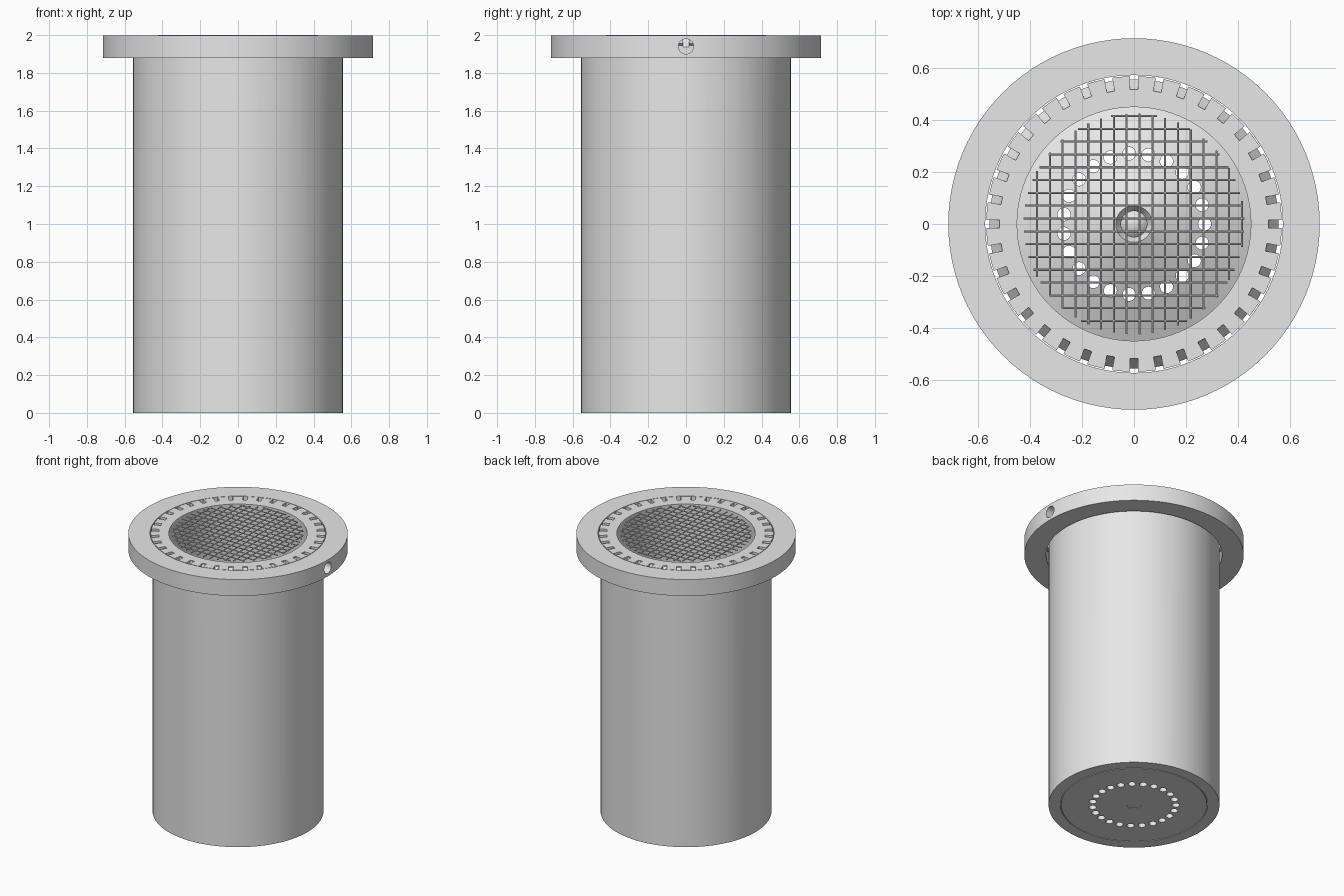
import bpy, bmesh
from math import pi, radians, sqrt, cos, sin
from mathutils import Matrix, Vector

if "Cube" in bpy.data.objects:
    bpy.data.objects.remove(bpy.data.objects["Cube"])

grey = bpy.data.materials.new("light_grey")
grey.use_nodes = True
grey.diffuse_color = (0.8, 0.8, 0.8, 1)
grey.node_tree.nodes["Principled BSDF"].inputs["Base Color"].default_value = (0.8, 0.8, 0.8, 1)


def finish(name, bm):
    """Turn a bmesh into a named object."""
    bmesh.ops.recalc_face_normals(bm, faces=bm.faces)
    mesh = bpy.data.meshes.new(name)
    bm.to_mesh(mesh)
    bm.free()
    mesh.materials.append(grey)
    ob = bpy.data.objects.new(name, mesh)
    bpy.context.collection.objects.link(ob)
    return ob


def lathe(name, profile, closed=True, steps=96):
    """Revolve a (radius, height) profile around z."""
    bm = bmesh.new()
    verts = [bm.verts.new((r, 0, z)) for r, z in profile]
    edges = [bm.edges.new(p) for p in zip(verts, verts[1:])]
    if closed:
        edges.append(bm.edges.new((verts[-1], verts[0])))
    bmesh.ops.spin(bm, geom=verts + edges, cent=(0, 0, 0), axis=(0, 0, 1),
                   angle=2 * pi, steps=steps, use_merge=True)
    bmesh.ops.remove_doubles(bm, verts=bm.verts, dist=1e-5)
    return finish(name, bm)


def rod(bm, start, end, radius, segments):
    """Add a cylinder between two points."""
    start, end = Vector(start), Vector(end)
    turn = (end - start).to_track_quat('Z', 'Y').to_matrix().to_4x4()
    bmesh.ops.create_cone(bm, cap_ends=True, segments=segments, radius1=radius,
                          radius2=radius, depth=(end - start).length,
                          matrix=Matrix.Translation((start + end) / 2) @ turn)


def cut(ob, bm):
    """Subtract the cutter shapes and discard them."""
    cutter = finish("cutter", bm)
    cutter.hide_render = True
    mod = ob.modifiers.new("cut", 'BOOLEAN')
    mod.operation, mod.solver, mod.object = 'DIFFERENCE', 'EXACT', cutter
    graph = bpy.context.evaluated_depsgraph_get()
    result = bpy.data.meshes.new_from_object(ob.evaluated_get(graph))
    ob.modifiers.clear()
    ob.data = result
    bpy.data.objects.remove(cutter)


# Flange ring with one radial screw hole
TOP = 1.998
flange = lathe("flange_ring", [(0.573, 1.88), (0.715, 1.88), (0.715, TOP), (0.573, TOP)])
bm = bmesh.new()
rod(bm, (0.5, 0, 1.94), (0.8, 0, 1.94), 0.04, 24)
cut(flange, bm)

# Outer shell with its collar and sloping overflow slots
shell = lathe("outer_shell", [(0.48, 0), (0.557, 0), (0.557, 1.945), (0.569, 1.955),
                              (0.569, TOP), (0.45, TOP), (0.45, 1.95), (0.48, 1.95)])
bm = bmesh.new()
slot = [(0.517, 2.02), (0.517, 1.992), (0.559, 1.935), (0.59, 1.935), (0.59, 2.02)]
for i in range(36):
    turn = Matrix.Rotation(radians(10 * i), 4, 'Z')
    sides = [[bm.verts.new(turn @ Vector((r, y, z))) for r, z in slot] for y in (-0.015, 0.015)]
    for side in sides:
        bm.faces.new(side)
    for j in range(len(slot)):
        k = (j + 1) % len(slot)
        bm.faces.new((sides[0][j], sides[0][k], sides[1][k], sides[1][j]))
cut(shell, bm)

# Inner cup with a raised conical floor and a ring of drain holes
cup = lathe("inner_cup", [(0.05, 0), (0.475, 0), (0.475, 1.95), (0.45, 1.95),
                          (0.45, 0.05), (0.07, 0.22), (0.05, 0.19)])
bm = bmesh.new()
for i in range(23):
    a = 2 * pi * i / 23
    x, y = 0.272 * cos(a), 0.272 * sin(a)
    rod(bm, (x, y, -0.1), (x, y, 0.4), 0.025, 20)
cut(cup, bm)

# Centre plug
plug = lathe("centre_plug", [(0, 0.004), (0.05, 0.004), (0.05, 0.16), (0, 0.21)],
             closed=False, steps=32)

# Wire screen clipped to a circle
bm = bmesh.new()
for k in range(1, 18):
    c = -0.4225 + 0.0493 * k
    h = sqrt(0.425 ** 2 - c * c)
    rod(bm, (c, -h, 1.996), (c, h, 1.996), 0.004, 8)
    rod(bm, (-h, c, 1.996), (h, c, 1.996), 0.004, 8)
screen = finish("wire_screen", bm)

# Smooth the round walls and keep the rims sharp
for ob in (flange, shell, cup, plug, screen):
    bpy.ops.object.select_all(action='DESELECT')
    ob.select_set(True)
    bpy.context.view_layer.objects.active = ob
    bpy.ops.object.shade_smooth_by_angle(angle=radians(30))
